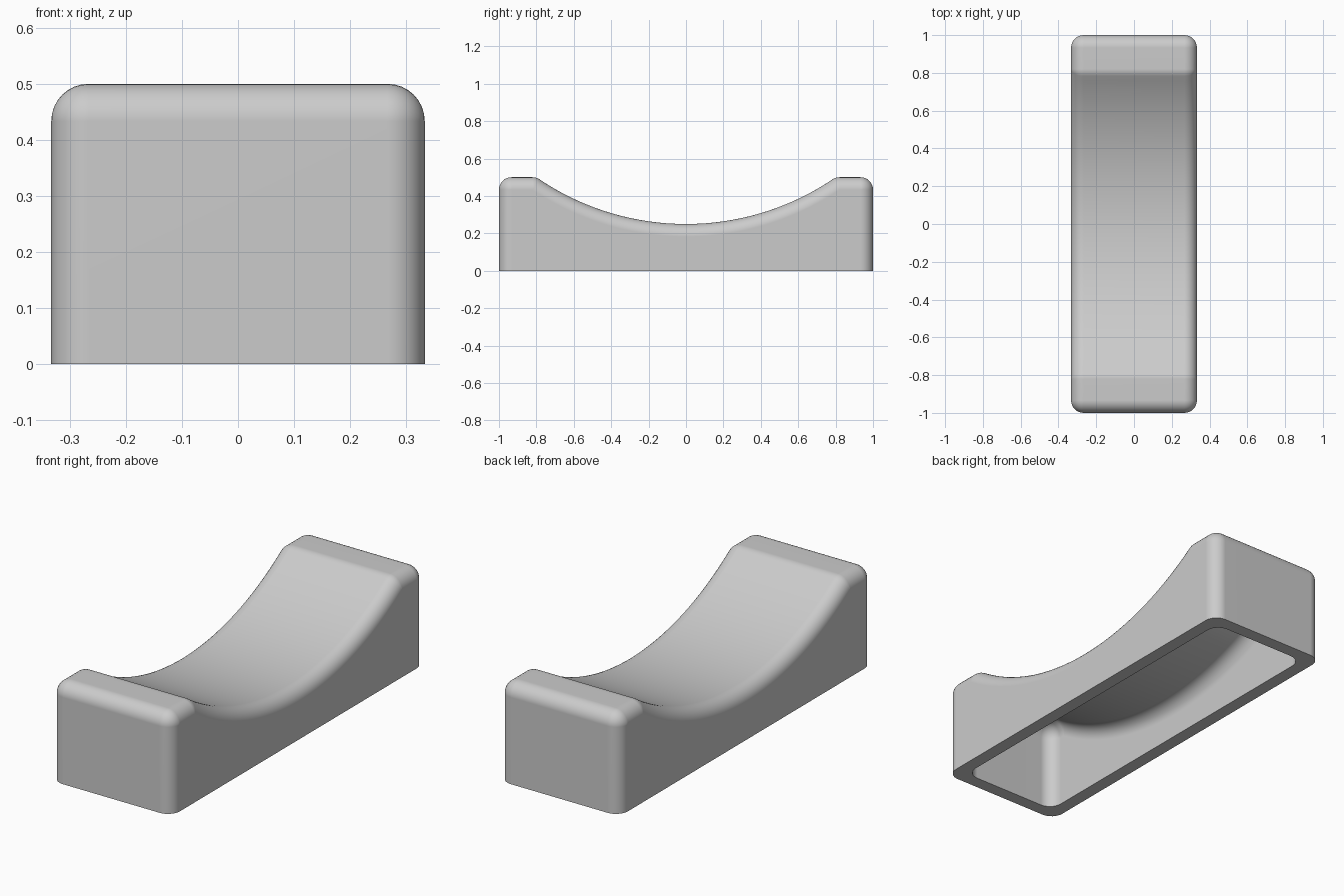
import bpy, bmesh
from math import sin, cos, pi, sqrt, atan2

cube = bpy.data.objects.get("Cube")
if cube:
    bpy.data.objects.remove(cube)

HALF_LENGTH, HALF_WIDTH, HEIGHT = 1.0, 0.333, 0.5
WALL, FILLET = 0.0667, 0.0667
SADDLE_R = 1.405                      # radius of the concave saddle
SADDLE_Z = 0.25 + SADDLE_R            # height of its centre
STEPS, SADDLE_STEPS = 8, 24


def arc(cy, cz, radius, start, end, steps):
    angles = [start + (end - start) * i / steps for i in range(steps + 1)]
    return [(cy + radius * cos(a), cz + radius * sin(a)) for a in angles]


def profile(offset, inset):
    """Side outline from back foot to front foot, moved inwards by inset."""
    length, top, radius = HALF_LENGTH - offset, HEIGHT - offset, SADDLE_R + offset
    cz = top - FILLET
    cy = sqrt((radius + FILLET) ** 2 - (SADDLE_Z - cz) ** 2)
    lip = atan2(SADDLE_Z - cz, -cy)   # direction from lip to saddle centre
    r = FILLET - inset
    half = [(length - inset, 0)]
    half += arc(length - FILLET, cz, r, 0, pi / 2, STEPS)
    half += arc(cy, cz, r, pi / 2, lip, STEPS // 2)
    half += arc(0, SADDLE_Z, radius + inset, lip - pi, -pi / 2, SADDLE_STEPS)[1:]
    return half + [(-y, z) for y, z in reversed(half[:-1])]


def add_skin(bm, offset):
    """Open-bottomed rounded skin, lofted across the width; returns its foot loop."""
    width = HALF_WIDTH - offset
    side = []
    for i in range(STEPS + 1):
        a = pi / 2 * i / STEPS
        side.append((width - FILLET + FILLET * sin(a), FILLET * (1 - cos(a))))
    stations = [(-x, d) for x, d in reversed(side)] + side
    rows = [[bm.verts.new((x, y, z)) for y, z in profile(offset, d)]
            for x, d in stations]
    for a, b in zip(rows, rows[1:]):
        for i in range(len(a) - 1):
            bm.faces.new((a[i], a[i + 1], b[i + 1], b[i]))
    bm.faces.new(rows[0])
    bm.faces.new(rows[-1])
    return [row[0] for row in rows] + [row[-1] for row in reversed(rows)]


# Hollow saddle block: outer skin, inner skin and the flat rim joining them
bm = bmesh.new()
outer = add_skin(bm, 0)
inner = add_skin(bm, WALL)
for i in range(len(outer)):
    bm.faces.new((outer[i - 1], outer[i], inner[i], inner[i - 1]))
bmesh.ops.remove_doubles(bm, verts=bm.verts, dist=0.0001)
bmesh.ops.recalc_face_normals(bm, faces=bm.faces)

mesh = bpy.data.meshes.new("saddle_block")
bm.to_mesh(mesh)
bm.free()
block = bpy.data.objects.new("saddle_block", mesh)
bpy.context.collection.objects.link(block)

# Plain grey
grey = bpy.data.materials.new("light grey")
grey.use_nodes = True
colour = (0.6, 0.6, 0.6, 1)
grey.diffuse_color = colour
grey.node_tree.nodes["Principled BSDF"].inputs["Base Color"].default_value = colour
mesh.materials.append(grey)

# Smooth fillets, sharp rim
bpy.ops.object.select_all(action='DESELECT')
block.select_set(True)
bpy.context.view_layer.objects.active = block
bpy.ops.object.shade_smooth_by_angle(angle=pi / 6)
weighted = block.modifiers.new("flat_sides", 'WEIGHTED_NORMAL')
weighted.keep_sharp = True
